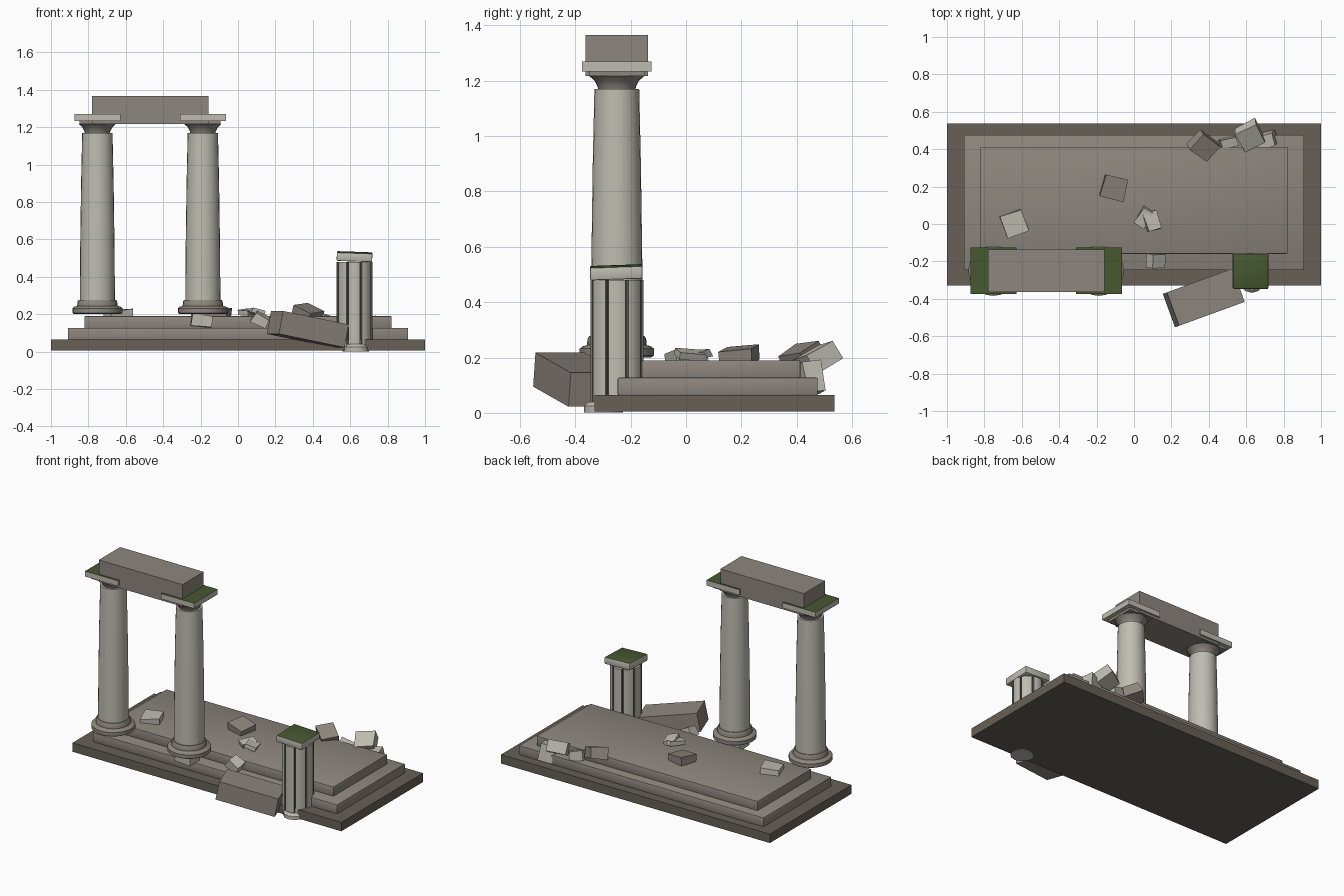
import bpy, bmesh, math, random
from mathutils import Matrix, Vector

if "Cube" in bpy.data.objects:
    bpy.data.objects.remove(bpy.data.objects["Cube"])

random.seed(4)


def material(name, rgb):
    m = bpy.data.materials.new(name)
    m.diffuse_color = (*rgb, 1)
    m.use_nodes = True
    m.node_tree.nodes["Principled BSDF"].inputs["Base Color"].default_value = m.diffuse_color
    return m


LIGHT = material("pale_stone", (0.52, 0.50, 0.44))
MID = material("weathered_stone", (0.27, 0.24, 0.21))
DARK = material("dark_stone", (0.135, 0.115, 0.095))
MOSS = material("moss", (0.062, 0.10, 0.03))


def finish(name, bm, mats, smooth=False):
    bmesh.ops.recalc_face_normals(bm, faces=bm.faces)
    me = bpy.data.meshes.new(name)
    bm.to_mesh(me)
    bm.free()
    for m in mats:
        me.materials.append(m)
    ob = bpy.data.objects.new(name, me)
    bpy.context.collection.objects.link(ob)
    if smooth:
        bpy.ops.object.select_all(action='DESELECT')
        ob.select_set(True)
        bpy.context.view_layer.objects.active = ob
        bpy.ops.object.shade_smooth_by_angle(angle=math.radians(35))
    return ob


def box(name, centre, size, mat, rot=(0, 0, 0), bevel=0, moss=False, jitter=0):
    """Box with optional bevel, mossy top and rough corners."""
    bm = bmesh.new()
    bmesh.ops.create_cube(bm, size=1)
    bmesh.ops.scale(bm, vec=size, verts=bm.verts)
    for v in bm.verts:
        v.co += Vector([random.uniform(-jitter, jitter) for _ in range(3)])
    if bevel:
        bmesh.ops.bevel(bm, geom=bm.edges[:], offset=bevel, segments=2,
                        profile=0.5, affect='EDGES')
    bm.normal_update()
    if moss:
        for f in bm.faces:
            if f.normal.z > 0.9:
                f.material_index = 1
    ob = finish(name, bm, [mat, MOSS] if moss else [mat], smooth=bevel > 0)
    ob.location = centre
    ob.rotation_euler = [math.radians(a) for a in rot]
    return ob


def lathe(name, profile, centre, mat, sides=24):
    """Closed solid of revolution from (radius, z) pairs."""
    bm = bmesh.new()
    rings = []
    for r, z in profile:
        rings.append([bm.verts.new((r * math.cos(2 * math.pi * i / sides),
                                    r * math.sin(2 * math.pi * i / sides), z))
                      for i in range(sides)])
    for a, b in zip(rings, rings[1:]):
        for i in range(sides):
            j = (i + 1) % sides
            bm.faces.new((a[i], a[j], b[j], b[i]))
    bm.faces.new(rings[0])
    bm.faces.new(rings[-1])
    ob = finish(name, bm, [mat], smooth=True)
    ob.location = centre
    return ob


# Stepped platform
for name, hx, y0, y1, z0, z1, mat, bev in (
        ("bottom_step", 1.0, -0.33, 0.537, 0.005, 0.065, DARK, 0),
        ("middle_step", 0.91, -0.247, 0.476, 0.064, 0.127, MID, 0.005),
        ("top_step", 0.822, -0.16, 0.413, 0.125, 0.19, MID, 0.005)):
    box(name, (0, (y0 + y1) / 2, (z0 + z1) / 2), (2 * hx, y1 - y0, z1 - z0), mat, bevel=bev)

# Two standing columns
for side, x in (("left", -0.752), ("right", -0.188)):
    c = (x, -0.25, 0)
    lathe(side + "_column_base", [(0.122, 0.2), (0.134, 0.207), (0.134, 0.232),
                                  (0.124, 0.24), (0.108, 0.245), (0.106, 0.268),
                                  (0.1, 0.277)], c, MID)
    lathe(side + "_column_shaft", [(0.094, 0.27), (0.092, 0.55), (0.087, 0.9),
                                   (0.081, 1.17)], c, LIGHT)
    lathe(side + "_capital_flare", [(0.066, 1.165), (0.07, 1.18), (0.08, 1.2),
                                    (0.099, 1.217)], c, MID)
    box(side + "_capital_neck", (x, -0.25, 1.227), (0.19, 0.2, 0.02), MID)
    box(side + "_capital_slab", (x, -0.25, 1.252), (0.246, 0.25, 0.036), LIGHT, moss=True)

# Lintel across the columns
box("lintel", (-0.47, -0.25, 1.292), (0.622, 0.225, 0.148), MID)

# Broken column: eight panels separated by narrow grooves
bm = bmesh.new()
outline = []
for k in range(8):
    a = math.radians(45 * k + 22.5)
    for off, r in ((-3.5, 0.095), (-2, 0.078), (2, 0.078), (3.5, 0.095), (14, 0.097), (31, 0.097)):
        t = a + math.radians(off)
        outline.append(bm.verts.new((r * math.cos(t), r * math.sin(t), 0.03)))
bottom = bm.faces.new(outline)
ext = bmesh.ops.extrude_face_region(bm, geom=[bottom])
top = [g for g in ext["geom"] if isinstance(g, bmesh.types.BMVert)]
bmesh.ops.translate(bm, vec=(0, 0, 0.45), verts=top)
bm.normal_update()
for f in bm.faces:
    mid = f.calc_center_median()
    if abs(f.normal.z) < 0.5 and math.hypot(mid.x, mid.y) < 0.09:
        f.material_index = 1
broken = finish("broken_shaft", bm, [LIGHT, DARK], smooth=True)
broken.location = (0.622, -0.25, 0)
box("broken_column_cap", (0.623, -0.252, 0.508), (0.19, 0.19, 0.046), LIGHT,
    rot=(2, 2, 0), bevel=0.006, moss=True)
lathe("broken_column_foot", [(0.07, 0.002), (0.07, 0.025), (0.055, 0.04)],
      (0.63, -0.298, 0), LIGHT, sides=12)

# Fallen lintel block leaning on the steps
box("fallen_block", (0.373, -0.395, 0.12), (0.38, 0.19, 0.125), MID, rot=(0, 11, 20))

# Scattered rubble: centre, size, rotation, material
rubble = (
    ((-0.64, 0.0, 0.202), (0.12, 0.12, 0.045), (3, -4, 20), LIGHT),
    ((-0.108, 0.195, 0.205), (0.125, 0.115, 0.06), (4, 10, -15), MID),
    ((0.05, 0.035, 0.208), (0.06, 0.1, 0.03), (5, 8, -30), LIGHT),
    ((0.095, 0.015, 0.21), (0.07, 0.1, 0.03), (-6, 12, 15), LIGHT),
    ((0.12, -0.195, 0.17), (0.085, 0.08, 0.055), (10, 28, 3), LIGHT),
    ((-0.197, -0.26, 0.165), (0.11, 0.11, 0.065), (0, 5, 5), LIGHT),
    ((0.37, 0.42, 0.2), (0.12, 0.11, 0.07), (8, 22, -40), MID),
    ((0.62, 0.475, 0.19), (0.12, 0.12, 0.075), (28, -8, 25), LIGHT),
    ((0.505, 0.435, 0.155), (0.09, 0.045, 0.06), (10, 12, 12), LIGHT),
    ((0.71, 0.45, 0.125), (0.09, 0.07, 0.11), (10, -12, 15), LIGHT),
)
for i, (c, s, r, m) in enumerate(rubble):
    box("rubble_%d" % (i + 1), c, s, m, rot=r, jitter=0.005)
